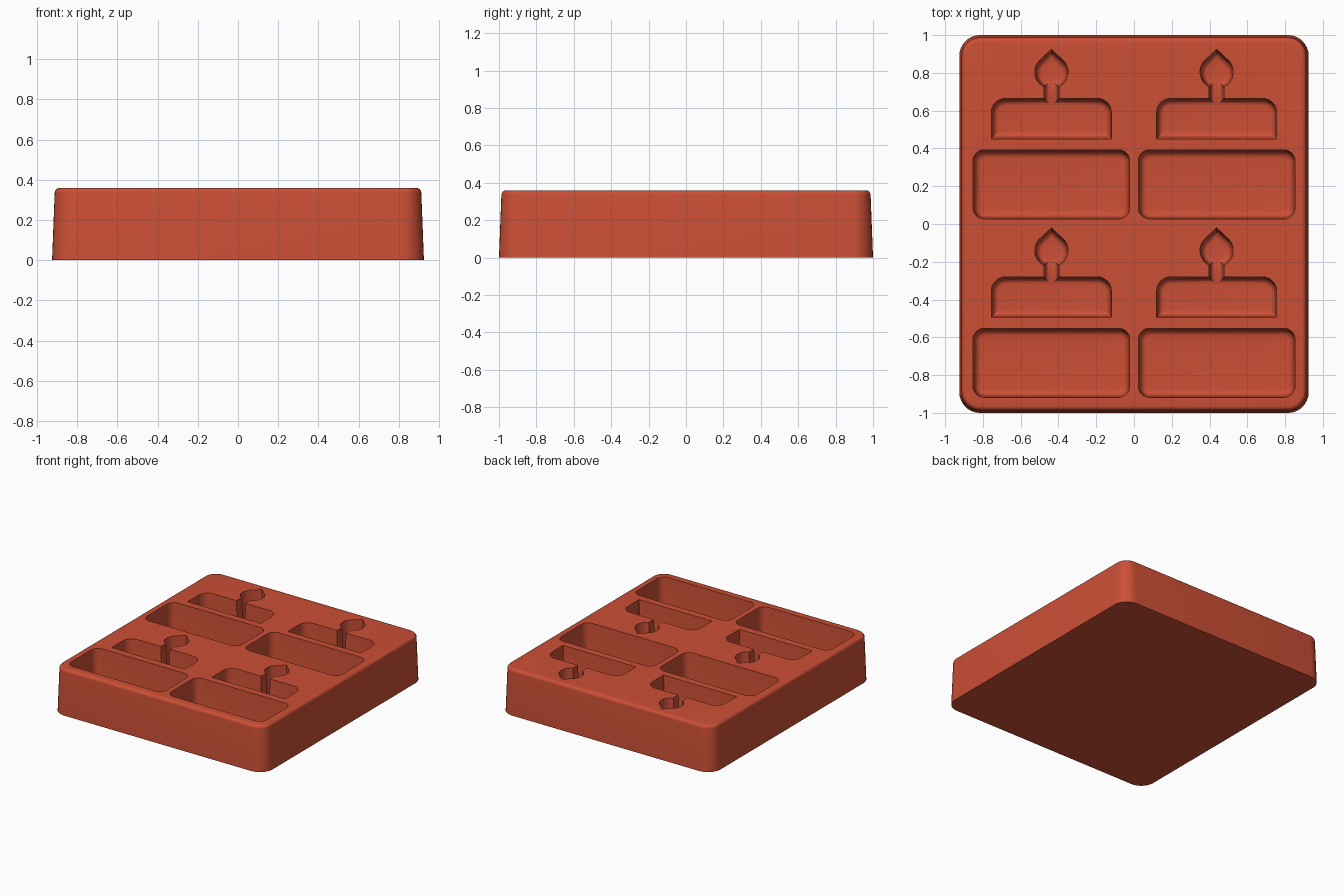
import bpy, bmesh
from math import sin, cos, pi, radians

if "Cube" in bpy.data.objects:
    bpy.data.objects.remove(bpy.data.objects["Cube"])

HEIGHT = 0.36
DEPTH = 0.26
DRAFT = 0.04

red = bpy.data.materials.new("Terracotta red")
red.use_nodes = True
red.diffuse_color = (0.6, 0.078, 0.036, 1)
red.node_tree.nodes["Principled BSDF"].inputs["Base Color"].default_value = red.diffuse_color


def rounded_rect(x0, x1, y0, y1, top_r, low_r, steps=8):
    """Outline with separate radii for the upper and lower corners."""
    def outline(inset):
        pts = []
        corners = ((x1, y1, -1, -1, top_r), (x0, y1, 1, -1, top_r),
                   (x0, y0, 1, 1, low_r), (x1, y0, -1, 1, low_r))
        for k, (x, y, sx, sy, rad) in enumerate(corners):
            r = max(rad - inset, 0.004)
            cx, cy = x + sx * (inset + r), y + sy * (inset + r)
            for i in range(steps + 1):
                a = (k + i / steps) * pi / 2
                pts.append((cx + r * cos(a), cy + r * sin(a)))
        return pts
    return outline


def flame(cx, cy, radius, tip, steps=24):
    """Circle drawn out to a point at the top."""
    def outline(inset):
        s = (radius - inset) / radius
        pts = [(cx, cy + tip * s)]
        for i in range(steps + 1):
            a = radians(140 + 260 * i / steps)
            pts.append((cx + radius * s * cos(a), cy + radius * s * sin(a)))
        return pts
    return outline


def loft(bm, outline, levels):
    """Closed solid through (z, inset) levels, listed from the bottom up."""
    rings = [[bm.verts.new((x, y, z)) for x, y in outline(i)] for z, i in levels]
    for a, b in zip(rings, rings[1:]):
        for k in range(len(a)):
            n = (k + 1) % len(a)
            bm.faces.new((a[k], a[n], b[n], b[k]))
    bm.faces.new(rings[0][::-1])
    bm.faces.new(rings[-1])


def make_object(name, outlines, levels):
    bm = bmesh.new()
    for outline in outlines:
        loft(bm, outline, levels)
    bmesh.ops.recalc_face_normals(bm, faces=bm.faces)
    mesh = bpy.data.meshes.new(name)
    bm.to_mesh(mesh)
    bm.free()
    mesh.materials.append(red)
    obj = bpy.data.objects.new(name, mesh)
    bpy.context.collection.objects.link(obj)
    return obj


def pocket_levels(depth, fillet):
    """Drafted wall with a rounded floor edge."""
    floor = HEIGHT - depth
    wall = DRAFT * (depth - fillet)
    arc = [(floor + fillet * (1 - sin(a)), wall + fillet * (1 - cos(a)))
           for a in (radians(90 - 15 * i) for i in range(7))]
    return arc_sorted(arc, fillet, wall, floor) + [(HEIGHT, 0), (HEIGHT + 0.05, -0.002)]


def arc_sorted(arc, fillet, wall, floor):
    """Floor ring first, then up the fillet to the wall."""
    return [(floor + fillet * (1 - cos(radians(15 * i))),
             wall + fillet * (1 - sin(radians(15 * i)))) for i in range(len(arc))]


# Tray body with drafted sides and a rounded upper rim
R = 0.025
body_levels = [(0, 0)] + [(HEIGHT - R + R * sin(radians(15 * i)),
                           0.013 + R * (1 - cos(radians(15 * i)))) for i in range(7)]
tray = make_object("mold_tray", [rounded_rect(-0.925, 0.925, -1, 1, 0.11, 0.11)], body_levels)

# Pocket shapes repeated in two columns and two rows
bars, cakes, stems, flames = [], [], [], []
for dy in (0, -0.945):
    for side in (-1, 1):
        mid = 0.4375 * side
        bars.append(rounded_rect(mid - 0.415, mid + 0.415, 0.027 + dy, 0.393 + dy, 0.06, 0.06))
        cakes.append(rounded_rect(mid - 0.318, mid + 0.318, 0.45 + dy, 0.665 + dy, 0.075, 0.004))
        stems.append(rounded_rect(mid - 0.04, mid + 0.04, 0.54 + dy, 0.81 + dy, 0.004, 0.004))
        flames.append(flame(mid, 0.805 + dy, 0.088, 0.12))

cutters = [make_object("bar_cutter", bars, pocket_levels(DEPTH, 0.035)),
           make_object("cake_cutter", cakes, pocket_levels(DEPTH, 0.03)),
           make_object("stem_cutter", stems, pocket_levels(DEPTH - 0.002, 0.025)),
           make_object("flame_cutter", flames, pocket_levels(DEPTH - 0.001, 0.03))]

# Carve the pockets
bpy.context.view_layer.objects.active = tray
tray.select_set(True)
for cutter in cutters:
    mod = tray.modifiers.new(cutter.name, 'BOOLEAN')
    mod.operation = 'DIFFERENCE'
    mod.solver = 'EXACT'
    mod.object = cutter
    bpy.ops.object.modifier_apply(modifier=mod.name)
for cutter in cutters:
    bpy.data.objects.remove(cutter)
bpy.ops.object.shade_smooth_by_angle(angle=radians(35))
